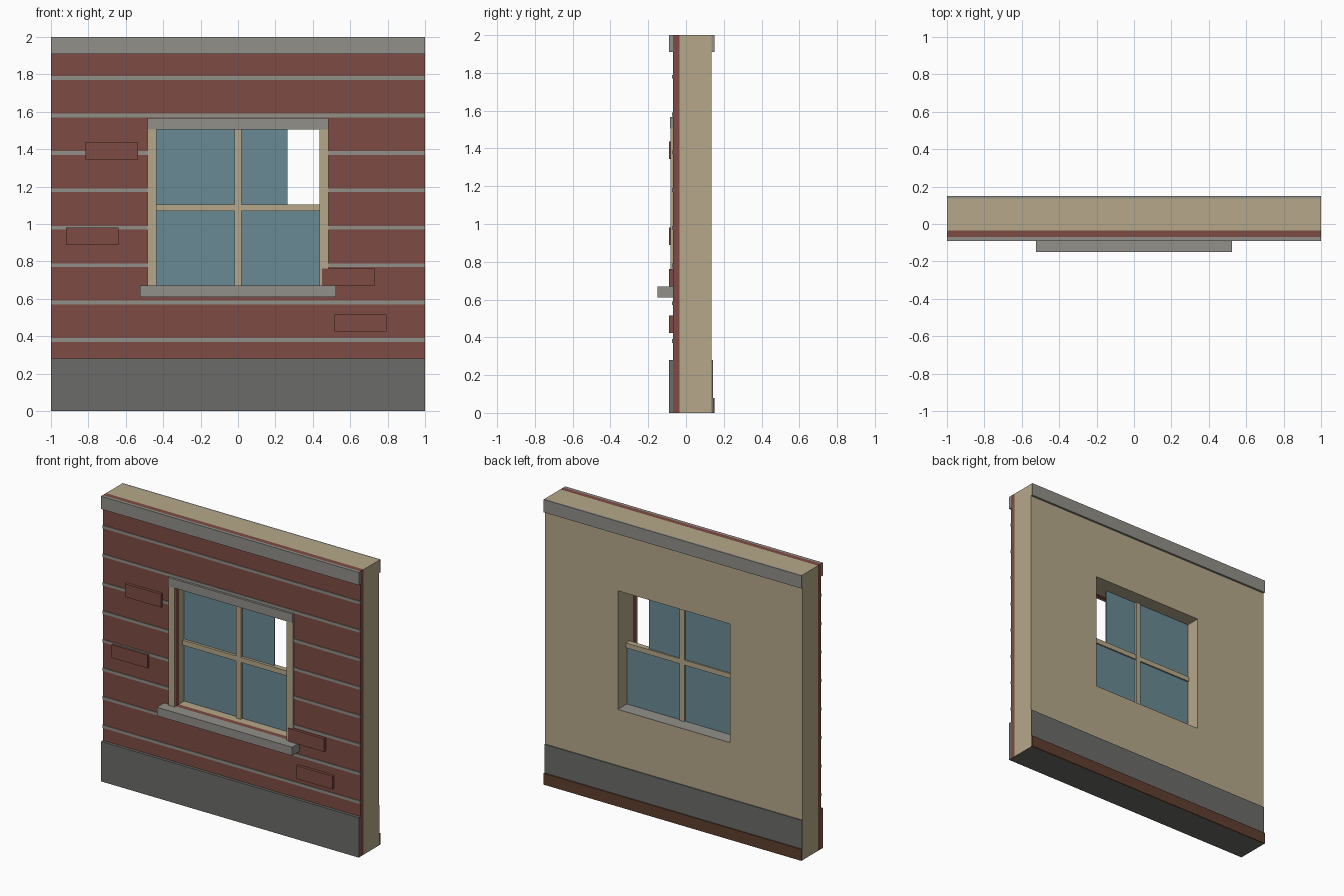
import bpy, bmesh

if "Cube" in bpy.data.objects:
    bpy.data.objects.remove(bpy.data.objects["Cube"])


def material(name, rgb):
    lin = [((c / 255 + 0.055) / 1.055) ** 2.4 for c in rgb]
    m = bpy.data.materials.new(name)
    m.diffuse_color = (*lin, 1)
    m.use_nodes = True
    m.node_tree.nodes["Principled BSDF"].inputs["Base Color"].default_value = m.diffuse_color
    return m


BRICK = material("brick_red", (126, 75, 67))
STONE = material("stone_grey", (146, 144, 137))
DARK = material("plinth_grey", (107, 107, 105))
PLASTER = material("plaster_beige", (182, 169, 138))
GLASS = material("window_glass", (106, 138, 149))
WOOD = material("skirting_brown", (96, 62, 46))


def finish(name, bm, *mats):
    bmesh.ops.recalc_face_normals(bm, faces=bm.faces)
    me = bpy.data.meshes.new(name)
    bm.to_mesh(me)
    bm.free()
    for m in mats:
        me.materials.append(m)
    ob = bpy.data.objects.new(name, me)
    bpy.context.collection.objects.link(ob)
    return ob


def box(name, x, y, z, mat):
    bm = bmesh.new()
    bmesh.ops.create_cube(bm, size=1)
    for v in bm.verts:
        v.co = [(r[0] + r[1]) / 2 + c * (r[1] - r[0]) for c, r in zip(v.co, (x, y, z))]
    return finish(name, bm, mat)


# Window opening half width, bottom and top
W, Z0, Z1 = 0.435, 0.67, 1.505


def wall(name, y0, y1, mat):
    """Wall slab with a rectangular window hole; its underside is plinth grey."""
    bm = bmesh.new()
    loops = []
    for y in (y0, y1):
        for hw, a, b in ((1, 0, 2), (W, Z0, Z1)):
            loops.append([bm.verts.new((px, y, pz)) for px, pz in
                          ((-hw, a), (hw, a), (hw, b), (-hw, b))])
    fo, fi, bo, bi = loops
    for p, q in ((fo, fi), (bo, bi), (fo, bo), (fi, bi)):
        for i in range(4):
            j = (i + 1) % 4
            bm.faces.new((p[i], p[j], q[j], q[i]))
    for f in bm.faces:
        if all(v.co.z < 0.01 for v in f.verts):
            f.material_index = 1
    return finish(name, bm, mat, DARK)


# Wall layers
wall("brick_facing", -0.07, -0.035, BRICK)
wall("inner_wall", -0.035, 0.135, PLASTER)

# Cornice and plinth, front and back, and the indoor skirting
box("cornice_front", (-1, 1), (-0.09, -0.07), (1.91, 2), STONE)
box("cornice_back", (-1, 1), (0.135, 0.15), (1.91, 2), STONE)
box("plinth_front", (-1, 1), (-0.09, -0.07), (0, 0.28), DARK)
box("plinth_back", (-1, 1), (0.135, 0.142), (0, 0.28), DARK)
box("skirting", (-1, 1), (0.142, 0.15), (0, 0.08), WOOD)

# Mortar lines, split where the window interrupts them
for k in range(8):
    z = 0.38 + 0.2 * k
    zr = (z - 0.01, z + 0.01)
    if 0.7 < z < 1.5:
        box("mortar_left", (-1, -0.47), (-0.075, -0.07), zr, STONE)
        box("mortar_right", (0.47, 1), (-0.075, -0.07), zr, STONE)
    else:
        box("mortar", (-1, 1), (-0.075, -0.07), zr, STONE)

# Protruding bricks
for x, z in ((-0.675, 1.39), (-0.78, 0.935), (0.59, 0.715), (0.655, 0.47)):
    box("raised_brick", (x - 0.14, x + 0.14), (-0.09, -0.07), (z - 0.046, z + 0.046), BRICK)

# Window surround
for s, side in ((-1, "left"), (1, "right")):
    box("casing_" + side, sorted((s * W, s * 0.483)), (-0.083, -0.07), (Z0, Z1), PLASTER)
box("lintel", (-0.483, 0.483), (-0.085, -0.07), (Z1, 1.567), STONE)
box("outer_sill", (-0.525, 0.525), (-0.15, -0.07), (0.61, Z0), STONE)
box("inner_sill", (-W, W), (0.035, 0.135), (Z0, Z0 + 0.003), STONE)

# Glazing bars
box("vertical_bar", (-0.018, 0.018), (0.005, 0.045), (Z0, Z1), PLASTER)
box("horizontal_bar", (-W, W), (0.006, 0.044), (1.07, 1.105), PLASTER)

# Glass panes; the upper right one is broken short
for name, x, z in (("lower_left", (-W, -0.018), (Z0, 1.07)),
                   ("lower_right", (0.018, W), (Z0, 1.07)),
                   ("upper_left", (-W, -0.018), (1.105, Z1)),
                   ("upper_right", (0.018, 0.265), (1.105, Z1))):
    box("pane_" + name, x, (0.025, 0.034), z, GLASS)
